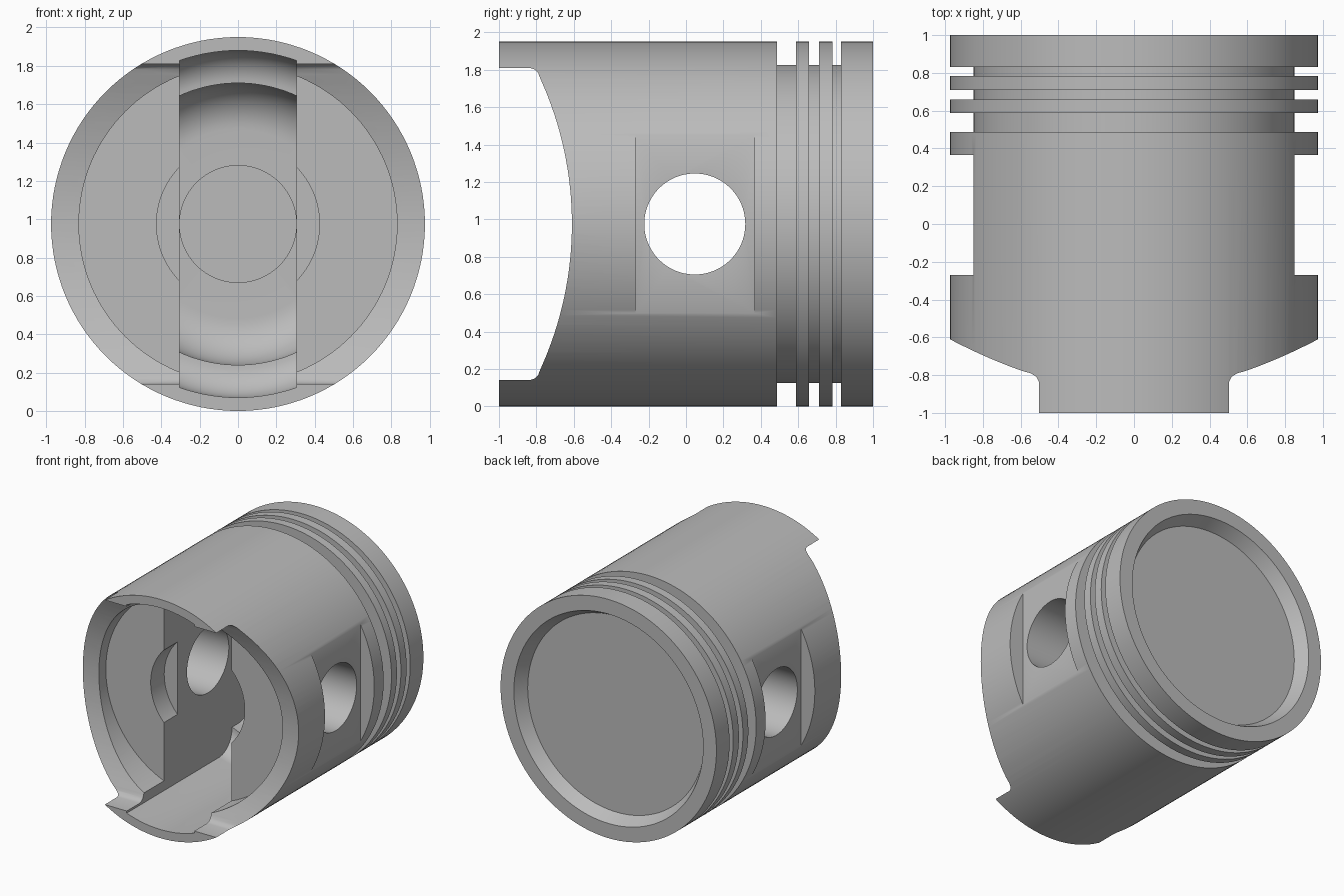
import bpy, bmesh, math
from mathutils import Vector

cube = bpy.data.objects.get("Cube")
if cube:
    bpy.data.objects.remove(cube, do_unlink=True)

R = 0.975          # outer radius, also the height of the axis
SEG = 128

metal = bpy.data.materials.new("machined grey")
metal.use_nodes = True
GREY = (0.5, 0.5, 0.5, 1)
metal.diffuse_color = GREY
metal.node_tree.nodes["Principled BSDF"].inputs["Base Color"].default_value = GREY


def make_object(name, bm):
    bmesh.ops.recalc_face_normals(bm, faces=bm.faces)
    mesh = bpy.data.meshes.new(name)
    bm.to_mesh(mesh)
    bm.free()
    obj = bpy.data.objects.new(name, mesh)
    bpy.context.collection.objects.link(obj)
    mesh.materials.append(metal)
    return obj


def lathe(name, profile):
    """Revolve (radius, y) points about the long axis and cap both ends."""
    bm = bmesh.new()
    rings = []
    for r, y in profile:
        angles = [2 * math.pi * i / SEG for i in range(SEG)]
        rings.append([bm.verts.new((r * math.cos(a), y, R + r * math.sin(a))) for a in angles])
    for a, b in zip(rings, rings[1:]):
        for i in range(SEG):
            j = (i + 1) % SEG
            bm.faces.new((a[i], a[j], b[j], b[i]))
    bm.faces.new(rings[0])
    bm.faces.new(rings[-1])
    return make_object(name, bm)


def prism(name, outline, x0, x1):
    """Extrude a (y, z) outline from x0 to x1."""
    bm = bmesh.new()
    face = bm.faces.new([bm.verts.new((x0, y, z)) for y, z in outline])
    ext = bmesh.ops.extrude_face_region(bm, geom=[face])
    moved = [v for v in ext["geom"] if isinstance(v, bmesh.types.BMVert)]
    bmesh.ops.translate(bm, verts=moved, vec=Vector((x1 - x0, 0, 0)))
    return make_object(name, bm)


def boolean(target, cutter, operation="DIFFERENCE"):
    mod = target.modifiers.new("cut", "BOOLEAN")
    mod.operation = operation
    mod.solver = "EXACT"
    mod.object = cutter
    bpy.context.view_layer.update()
    graph = bpy.context.evaluated_depsgraph_get()
    result = bpy.data.meshes.new_from_object(target.evaluated_get(graph))
    target.modifiers.clear()
    target.data = result
    bpy.data.objects.remove(cutter, do_unlink=True)


def fillet(r, y, radius, steps=12):
    """Quarter round running inward from a wall at r to a floor at y + radius."""
    turns = [math.pi / 2 * i / steps for i in range(steps + 1)]
    return [(r - radius + radius * math.cos(t), y + radius * math.sin(t)) for t in turns]


# Body with three ring grooves and a dished crown
profile = [(R, -1)]
for y0, y1 in ((0.487, 0.588), (0.658, 0.71), (0.783, 0.83)):
    profile += [(R, y0), (0.85, y0), (0.85, y1), (R, y1)]
profile += [(R, 1), (0.855, 1), (0.8, 0.9)]
piston = lathe("piston_body", profile)

# Round skirt cavity and the pocket in the pin bosses
boolean(piston, lathe("skirt_cavity", [(0.83, -1.2), (0.83, -0.52)]))
boolean(piston, lathe("boss_pocket", [(0.425, -1.2), (0.425, -0.345)]))

# Stepped slot between the pin bosses, rounded into the crown
slot = lathe("rod_slot", [(0.905, -1.2)] + fillet(0.905, 0.19, 0.17)
             + fillet(0.735, 0.44, 0.24) + [(0.305, 0.68), (0.305, 0.7)])
block = prism("slot_block", [(-1.1, -0.5), (1.1, -0.5), (1.1, 2.5), (-1.1, 2.5)], -0.305, 0.305)
boolean(slot, block, "INTERSECT")
boolean(piston, slot)

# Curved skirt relief on both sides, leaving a tab above and below
ARC = 1.874
half = [(-1.2, 0.835), (-0.835, 0.835), (-0.808, 0.826), (-0.79, 0.807)]
arc = [0.78 * (1 - i / 16) for i in range(33)]
relief = [(y, R + z) for y, z in half]
relief += [(-0.61 - ARC + math.sqrt(ARC ** 2 - z * z), R + z) for z in arc]
relief += [(y, R - z) for y, z in reversed(half)]
boolean(piston, prism("skirt_relief", relief, -1.2, 1.2))

# Flats on the sides around the pin hole
for side in (-1, 1):
    flat = [(-0.27, 0.2), (0.365, 0.2), (0.365, 1.75), (-0.27, 1.75)]
    boolean(piston, prism("side_flat", flat, side * 0.85, side * 1.2))

# Pin hole right through
turns = [2 * math.pi * i / 96 for i in range(96)]
hole = [(0.047 + 0.27 * math.cos(t), R + 0.27 * math.sin(t)) for t in turns]
boolean(piston, prism("pin_hole", hole, -1.2, 1.2))

bpy.ops.object.select_all(action="DESELECT")
piston.select_set(True)
bpy.context.view_layer.objects.active = piston
bpy.ops.object.shade_smooth_by_angle(angle=math.radians(30))
